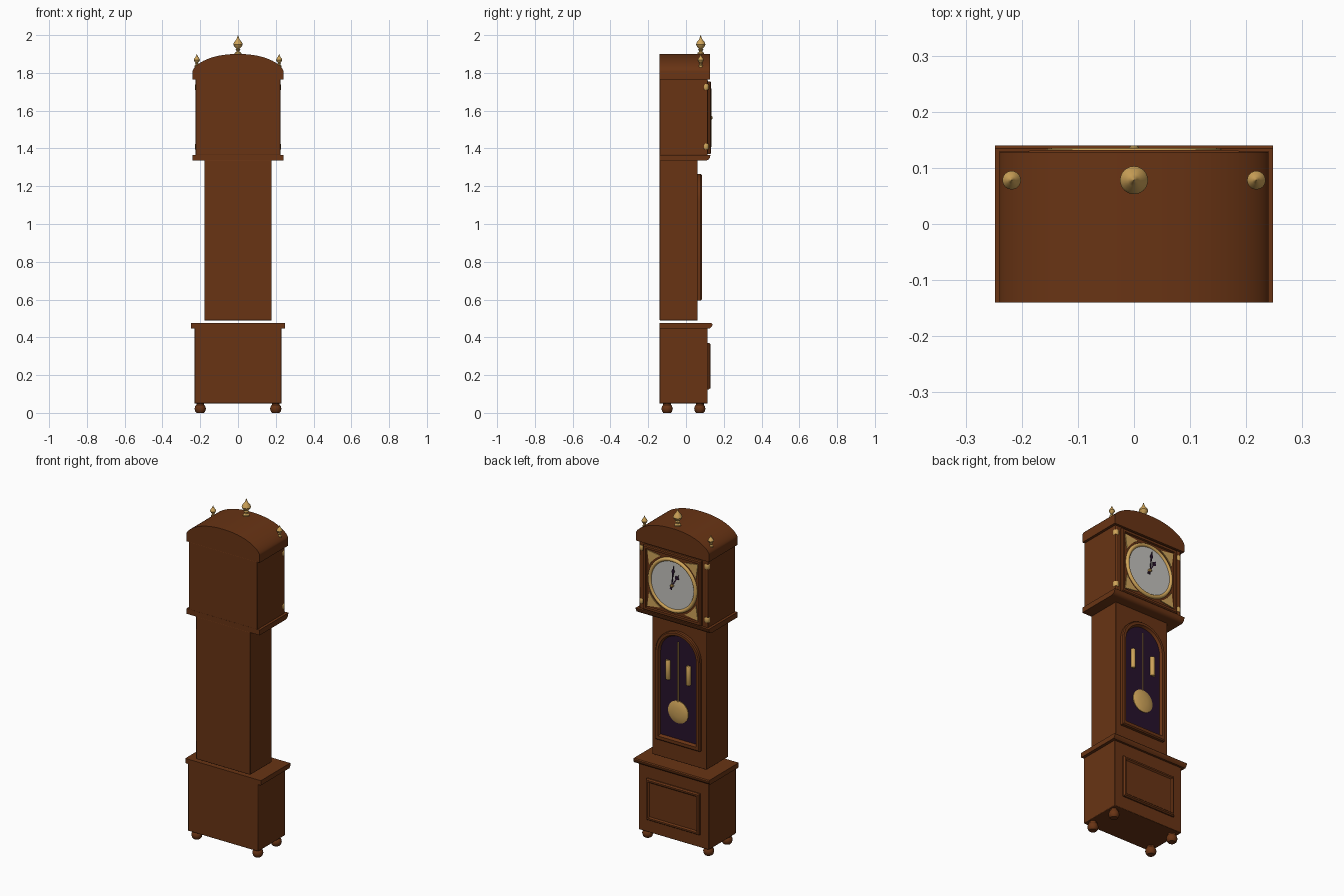
import bpy, bmesh, math
from mathutils import Vector

if "Cube" in bpy.data.objects:
    bpy.data.objects.remove(bpy.data.objects["Cube"])


def mat(name, rgb):
    m = bpy.data.materials.new(name)
    m.diffuse_color = (*rgb, 1)
    m.use_nodes = True
    m.node_tree.nodes["Principled BSDF"].inputs["Base Color"].default_value = m.diffuse_color
    return m


WOOD = mat("walnut wood", (0.14, 0.034, 0.007))
BRASS = mat("brass", (0.62, 0.37, 0.10))
DIAL = mat("silvered dial", (0.55, 0.54, 0.51))
DARK = mat("dark purple", (0.02, 0.006, 0.025))


def finish(bm, name, *mats, bevel=0):
    bmesh.ops.recalc_face_normals(bm, faces=bm.faces)
    me = bpy.data.meshes.new(name)
    bm.to_mesh(me)
    bm.free()
    ob = bpy.data.objects.new(name, me)
    bpy.context.collection.objects.link(ob)
    for m in mats:
        me.materials.append(m)
    if bevel:
        b = ob.modifiers.new("bevel", 'BEVEL')
        b.width, b.segments = bevel, 2
    bpy.ops.object.select_all(action='DESELECT')
    ob.select_set(True)
    bpy.context.view_layer.objects.active = ob
    bpy.ops.object.shade_smooth_by_angle(angle=math.radians(35))
    return ob


def loft(name, loops, mats, fill_mat=0, bevel=0):
    """Join equal-length point loops with quads and cap both ends."""
    bm = bmesh.new()
    rows = [[bm.verts.new(p) for p in lp] for lp in loops]
    n = len(rows[0])
    for a, b in zip(rows, rows[1:]):
        for i in range(n):
            j = (i + 1) % n
            bm.faces.new((a[i], a[j], b[j], b[i]))
    bm.faces.new(rows[0])
    bm.faces.new(rows[-1]).material_index = fill_mat
    return finish(bm, name, *mats, bevel=bevel)


def prism_y(name, pts, y0, y1, m, bevel=0):
    return loft(name, [[(x, y, z) for x, z in pts] for y in (y0, y1)], [m], bevel=bevel)


def prism_x(name, pts, hw, m):
    return loft(name, [[(x, y, z) for y, z in pts] for x in (-hw, hw)], [m])


def rect(w, z0, z1):
    return [(-w, z0), (w, z0), (w, z1), (-w, z1)]


def arch(w, z0, spring):
    return [(-w, z0), (w, z0)] + [(w * math.cos(math.pi * i / 24), spring + w * math.sin(math.pi * i / 24))
                                  for i in range(25)]


def lathe(name, prof, loc, m, n=24, axis='z'):
    """Spin (radius, height) points around z or y."""
    loops = []
    for r, h in prof:
        ring = []
        for i in range(n):
            a = 2 * math.pi * i / n
            c, s = r * math.cos(a), r * math.sin(a)
            ring.append(Vector(loc) + Vector((c, s, h) if axis == 'z' else (c, h, s)))
        loops.append(ring)
    return loft(name, loops, [m])


# Plinth with bun feet, top moulding and front panel
prism_y("plinth", rect(0.23, 0.05, 0.45), -0.14, 0.115, WOOD, 0.003)
for sx, side in ((-1, "left"), (1, "right")):
    for y, end in ((-0.10, "rear"), (0.073, "face")):
        lathe(f"foot_{end}_{side}", [(0.02, 0), (0.026, 0.007), (0.03, 0.022), (0.026, 0.037), (0.021, 0.042),
                                     (0.021, 0.053)], (sx * 0.2, y, 0), WOOD)
prism_x("plinth_moulding", [(-0.14, 0.447), (0.127, 0.447), (0.135, 0.455), (0.14, 0.463), (0.14, 0.47),
                            (0.135, 0.475), (-0.14, 0.475)], 0.248, WOOD)
loft("plinth_panel", [[(x, y, z) for x, z in rect(0.175 - d, 0.125 + d, 0.37 - d)]
                      for d, y in ((0, 0.11), (0, 0.122), (0.006, 0.13), (0.015, 0.13), (0.022, 0.122))], [WOOD])

# Trunk, floating a little above the plinth
prism_y("trunk", rect(0.178, 0.49, 1.337), -0.14, 0.062, WOOD, 0.003)

# Arched trunk door with dark window
loft("trunk_door", [[(x, y, z) for x, z in arch(0.145 - d, 0.595 + d * 1.2, 1.12)]
                    for d, y in ((0, 0.055), (0, 0.078), (0.005, 0.084), (0.02, 0.084), (0.028, 0.070))],
     [WOOD, DARK], fill_mat=1)

# Pendulum and weights
lathe("pendulum_rod", [(0.003, 0.80), (0.003, 1.205)], (0, 0.073, 0), BRASS, 10)
lathe("pendulum_bob", [(0.05, -0.008), (0.066, -0.003), (0.066, 0.001), (0.05, 0.007), (0.025, 0.010),
                       (0.004, 0.011)], (0, 0.073, 0.79), BRASS, 32, 'y')
for sx, side in ((-1, "left"), (1, "right")):
    lathe(f"weight_{side}", [(0.012, 0.968), (0.014, 0.971), (0.014, 1.079), (0.012, 1.082)],
          (sx * 0.067, 0.072, 0), BRASS, 16)

# Hood with lower moulding and curved bonnet
prism_x("hood_moulding", [(-0.14, 1.335), (0.105, 1.335), (0.118, 1.34), (0.126, 1.35), (0.13, 1.366),
                          (-0.14, 1.366)], 0.24, WOOD)
prism_y("hood", rect(0.225, 1.364, 1.767), -0.14, 0.115, WOOD, 0.003)
bonnet = [(-0.24, 1.765), (0.24, 1.765)]
for i in range(41):
    u = math.cos(math.pi * i / 40)
    bonnet.append((0.24 * u, 1.81 + 0.09 * max(0, 1 - abs(u) ** 2.2) ** 0.65))
prism_y("bonnet", bonnet, -0.14, 0.128, WOOD)

# Corner columns with brass ends
for sx, side in ((-1, "left"), (1, "right")):
    at = (sx * 0.213, 0.105, 0)
    lathe(f"column_{side}", [(0.012, 1.37), (0.012, 1.76)], at, WOOD, 16)
    for z, end in ((1.395, "base"), (1.71, "capital")):
        lathe(f"column_{end}_{side}", [(0.013, z), (0.0155, z + 0.004), (0.0155, z + 0.026), (0.013, z + 0.03)],
              at, BRASS, 16)

# Square hood door frame
loft("hood_door", [[(x, y, z) for x, z in rect(0.19 - d, 1.37 + d, 1.755 - d)]
                   for d, y in ((0, 0.11), (0, 0.127), (0.005, 0.132), (0.018, 0.132), (0.021, 0.122))], [WOOD])

# Dial, bezel ring and corner ornaments
CZ = 1.5625
lathe("dial", [(0.147, -0.004), (0.147, 0.004)], (0, 0.122, CZ), DIAL, 48, 'y')
ring = [(0.15 + 0.011 * math.cos(math.pi * i / 6), 0.012 * math.sin(math.pi * i / 6)) for i in range(7)]
bm = bmesh.new()
for i in range(48):
    for k in range(6):
        q = []
        for a, b in ((i, k), (i + 1, k), (i + 1, k + 1), (i, k + 1)):
            r, h = ring[b]
            t = math.pi * a / 24
            q.append(bm.verts.new((r * math.cos(t), 0.123 + h, CZ + r * math.sin(t))))
        bm.faces.new(q)
bmesh.ops.remove_doubles(bm, verts=bm.verts, dist=1e-5)
finish(bm, "dial_bezel", BRASS)
corner = [(0.166, 0.166)] + [(0.172 * math.cos(math.radians(a)), 0.172 * math.sin(math.radians(a)))
                             for a in range(27, 64, 6)]
for sx in (-1, 1):
    for sz in (-1, 1):
        prism_y("corner_ornament", [(sx * x, CZ + sz * z) for x, z in corner], 0.12, 0.127, BRASS)


# Hands: slim blade with a spade near the tip
def hand(name, length, width, deg, y):
    a = math.radians(deg)
    side = [(0.004, -0.025), (0.003, 0.0), (0.003, length * 0.55), (width, length * 0.72), (0.003, length * 0.85)]
    shape = side + [(0, length)] + [(-x, z) for x, z in reversed(side)]
    prism_y(name, [(-(x * math.cos(a) + z * math.sin(a)), CZ - x * math.sin(a) + z * math.cos(a))
                   for x, z in shape], y, y + 0.003, DARK)


hand("hour_hand", 0.085, 0.014, 31, 0.128)
hand("minute_hand", 0.122, 0.010, 6, 0.132)
lathe("hand_hub", [(0.009, 0.125), (0.009, 0.137), (0.005, 0.14)], (0, 0, CZ), BRASS, 16, 'y')

# Finials
urn = [(0.018, -0.012), (0.018, 0.006), (0.009, 0.012), (0.009, 0.018), (0.014, 0.023), (0.009, 0.028),
       (0.019, 0.038), (0.025, 0.050), (0.021, 0.062), (0.011, 0.074), (0.006, 0.084), (0.0005, 0.1)]
for name, x, z, s in (("finial_centre", 0, 1.9, 1), ("finial_left", -0.218, 1.835, 0.66),
                      ("finial_right", 0.218, 1.835, 0.66)):
    lathe(name, [(r * s, h * s) for r, h in urn], (x, 0.078, z), BRASS)
